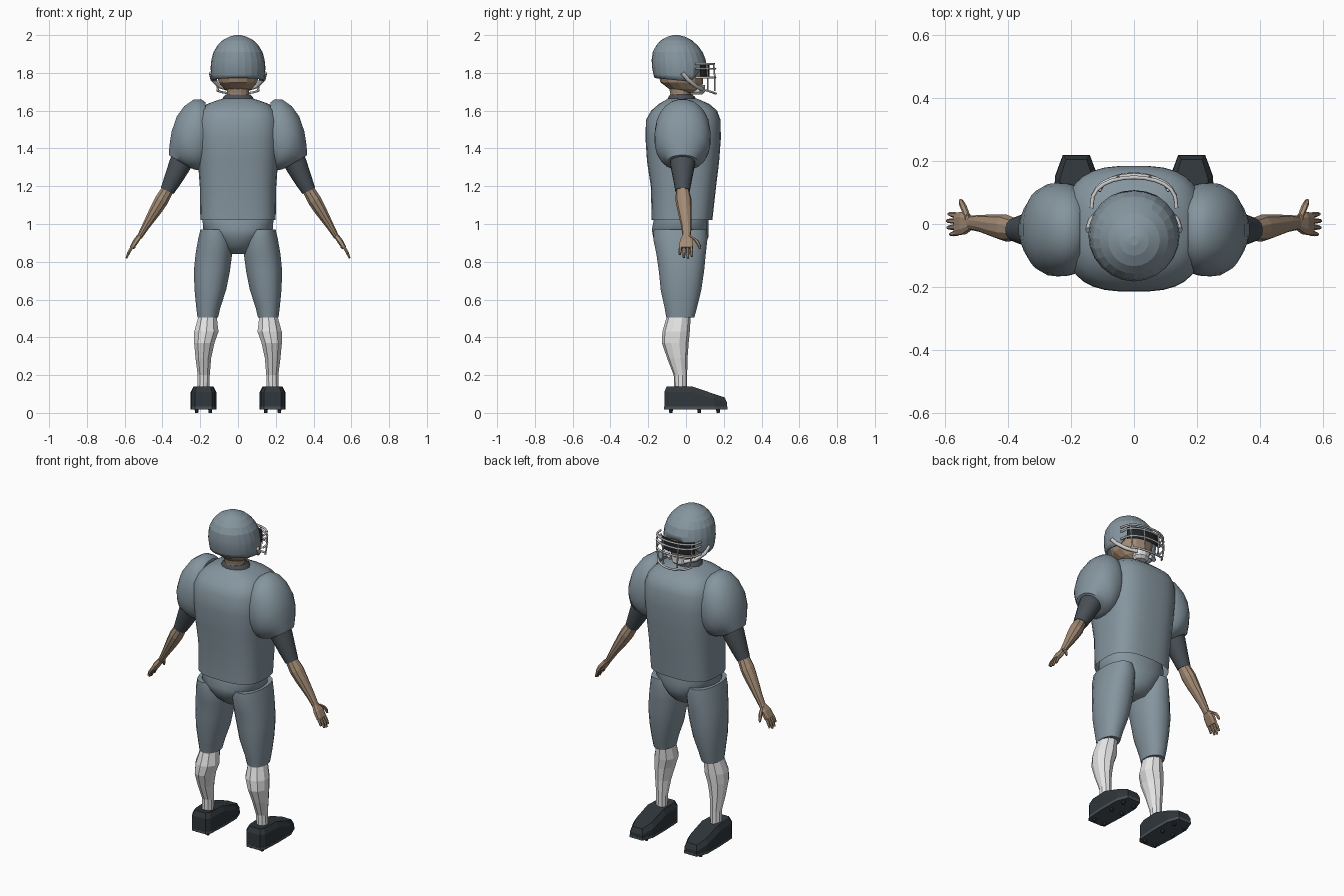
import bpy, bmesh, math
from mathutils import Vector

if "Cube" in bpy.data.objects:
    bpy.data.objects.remove(bpy.data.objects["Cube"])


def material(name, rgb):
    m = bpy.data.materials.new(name)
    m.diffuse_color = (*rgb, 1)
    m.use_nodes = True
    m.node_tree.nodes["Principled BSDF"].inputs["Base Color"].default_value = m.diffuse_color
    return m


CLOTH = material("slate_cloth", (0.235, 0.300, 0.345))
DARK = material("dark_sleeve", (0.066, 0.080, 0.092))
SKIN = material("skin", (0.37, 0.26, 0.175))
WHITE = material("white_sock", (0.78, 0.78, 0.78))
SHOE = material("black_shoe", (0.030, 0.038, 0.045))
BAR = material("black_bar", (0.016, 0.019, 0.023))


def finish(name, bm, mat, angle=0):
    bmesh.ops.recalc_face_normals(bm, faces=bm.faces)
    me = bpy.data.meshes.new(name)
    bm.to_mesh(me)
    bm.free()
    me.materials.append(mat)
    ob = bpy.data.objects.new(name, me)
    bpy.context.collection.objects.link(ob)
    if angle:
        bpy.context.view_layer.objects.active = ob
        ob.select_set(True)
        bpy.ops.object.shade_smooth_by_angle(angle=math.radians(angle))
        ob.select_set(False)
    return ob


def bridge(bm, rings, caps=(True, True)):
    loops = [[bm.verts.new(p) for p in r] for r in rings]
    n = len(loops[0])
    for a, b in zip(loops, loops[1:]):
        for i in range(n):
            j = (i + 1) % n
            bm.faces.new((a[i], a[j], b[j], b[i]))
    if caps[0]:
        bm.faces.new(loops[0])
    if caps[1]:
        bm.faces.new(loops[-1])


def loft(name, secs, mat, n=12, power=2, s=1, angle=0, caps=(True, True)):
    """Sections: x, y, z, half width, half depth, tilt in degrees about y."""
    bm = bmesh.new()
    rings = []
    for x, y, z, a, b, tilt in secs:
        t = math.radians(tilt)
        ring = []
        for i in range(n):
            q = 2 * math.pi * (i + .5) / n
            c, d = math.cos(q), math.sin(q)
            c = math.copysign(abs(c) ** (2 / power), c) * a
            d = math.copysign(abs(d) ** (2 / power), d) * b
            ring.append((s * (x + c * math.cos(t)), y + d, z + c * math.sin(t)))
        rings.append(ring)
    bridge(bm, rings, caps)
    return finish(name, bm, mat, angle)


def upright(rows, x=0):
    """Rows: z, half width, y min, y max."""
    return [(x, (a + b) / 2, z, w, (b - a) / 2, 0) for z, w, a, b in rows]


def bar(name, pts, r, mat):
    cu = bpy.data.curves.new(name, 'CURVE')
    cu.dimensions = '3D'
    cu.bevel_depth = r
    cu.bevel_resolution = 1
    cu.use_fill_caps = True
    sp = cu.splines.new('POLY')
    sp.points.add(len(pts) - 1)
    for p, c in zip(sp.points, pts):
        p.co = (*c, 1)
    ob = bpy.data.objects.new(name, cu)
    bpy.context.collection.objects.link(ob)
    bpy.context.view_layer.objects.active = ob
    ob.select_set(True)
    bpy.ops.object.convert(target='MESH')
    ob.select_set(False)


# Jersey body, open at the hem
loft("jersey", upright([
    (1.02, .20, -.182, .14), (1.2, .203, -.187, .16), (1.33, .213, -.207, .176),
    (1.45, .22, -.215, .185), (1.55, .22, -.213, .184), (1.6, .20, -.185, .165),
    (1.635, .165, -.145, .125), (1.655, .11, -.11, .08), (1.665, .075, -.095, .055)]),
    CLOTH, n=32, power=2.9, angle=50, caps=(False, True))
loft("collar", upright([(1.645, .09, -.10, .055), (1.672, .08, -.095, .05),
                        (1.685, .066, -.085, .035)]), DARK, n=16, angle=40)

# Hips between the thighs
loft("hips", upright([(.84, .065, -.09, .055), (.88, .10, -.14, .095),
                      (.93, .14, -.175, .12), (.97, .185, -.182, .12),
                      (1.03, .19, -.17, .12), (1.08, .185, -.16, .11)]),
     CLOTH, n=24, power=2.3, angle=50)

# Neck and head
loft("neck", upright([(1.64, .068, -.09, .03), (1.69, .06, -.085, .025),
                      (1.76, .065, -.10, .03)]), SKIN, n=12)
loft("head", upright([(1.695, .04, -.02, .07), (1.715, .075, -.09, .085),
                      (1.75, .105, -.135, .09), (1.82, .122, -.155, .093),
                      (1.90, .11, -.14, .08), (1.94, .06, -.10, .03)]), SKIN, n=14)

# Helmet shell with a slanted face opening
bm = bmesh.new()
rings = []
for z, w, a, b in [(1.75, .137, -.16, .10), (1.79, .143, -.172, .108),
                   (1.83, .145, -.18, .11), (1.87, .141, -.182, .104),
                   (1.91, .130, -.176, .088), (1.945, .109, -.158, .062),
                   (1.972, .082, -.134, .032), (1.991, .047, -.10, -.005),
                   (2.0, .015, -.068, -.038)]:
    rings.append([(w * math.cos(q), (a + b) / 2 + (b - a) / 2 * math.sin(q), z)
                  for q in (2 * math.pi * i / 24 for i in range(24))])
bridge(bm, rings, (False, True))
for co, no in [((0, .025, 1.755), (0, .095, -.085)), ((0, -.16, 1.772), (0, -.1, -1))]:
    bmesh.ops.bisect_plane(bm, geom=bm.verts[:] + bm.edges[:] + bm.faces[:],
                           plane_co=co, plane_no=no, clear_outer=True)
helmet = finish("helmet", bm, CLOTH, 12)
mod = helmet.modifiers.new("thickness", 'SOLIDIFY')
mod.thickness = .01


# Face guard: curved bars, uprights and a dark eye shield
def guard(t, z, w=.135, front=.16, back=.05):
    q = math.radians(t)
    return (w * math.sin(q), back + (front - back) * max(0, math.cos(q)) ** .7, z)


arc = range(-90, 91, 15)
bar("guard_top", [guard(t, 1.848, front=.148) for t in arc], .006, BAR)
bar("guard_brow", [guard(t, 1.822, front=.155) for t in arc], .006, BAR)
bar("guard_middle", [guard(t, 1.775, front=.155) for t in arc], .006, BAR)
bar("guard_low", [guard(t, 1.715 - .025 * math.cos(math.radians(t)), .115, .158, .07)
                  for t in range(-75, 76, 15)], .006, BAR)
for t in (-60, -22, 22, 60):
    x, y, z = guard(t, 1.85)
    bar("guard_upright", [(x, y - .008, 1.85), (x, y - .002, 1.775),
                          (x * .9, y - .003, 1.705)], .005, BAR)
bm = bmesh.new()
rows = [[bm.verts.new(guard(t, z, .115, .125, .04)) for t in range(-75, 76, 15)]
        for z in (1.775, 1.85)]
for i in range(len(rows[0]) - 1):
    bm.faces.new((rows[0][i], rows[0][i + 1], rows[1][i + 1], rows[1][i]))
finish("eye_shield", bm, BAR)

# Chin cup and straps
loft("chin_cup", upright([(1.685, .035, .025, .085), (1.70, .05, .015, .10),
                          (1.735, .055, .02, .10)]), WHITE, n=10)
for s in (-1, 1):
    bar("chin_strap", [(s * .143, -.02, 1.80), (s * .135, .01, 1.765),
                       (s * .10, .05, 1.73), (s * .045, .085, 1.715)], .012, WHITE)

for s in (-1, 1):
    # Padded sleeve
    secs = []
    for (tx, tz), (bx, bz), d in [
            ((.172, 1.645), (.165, 1.32), .125), ((.195, 1.662), (.175, 1.30), .14),
            ((.235, 1.66), (.185, 1.29), .147), ((.285, 1.625), (.195, 1.285), .149),
            ((.325, 1.57), (.205, 1.285), .146), ((.352, 1.49), (.218, 1.285), .132),
            ((.363, 1.42), (.232, 1.288), .105), ((.367, 1.365), (.246, 1.294), .08)]:
        secs.append(((tx + bx) / 2, -.018, (tz + bz) / 2,
                     math.hypot(tx - bx, tz - bz) / 2, d,
                     math.degrees(math.atan2(tz - bz, tx - bx))))
    loft("sleeve", secs, CLOTH, n=24, power=2.15, s=s, angle=50, caps=(True, True))
    # Arm
    loft("undersleeve", [(.27, -.018, 1.39, .066, .072, 30), (.31, -.018, 1.31, .06, .065, 30),
                         (.345, -.018, 1.235, .049, .05, 28), (.375, -.018, 1.175, .038, .039, 26)],
         DARK, n=16, s=s, angle=50)
    loft("forearm", [(.373, -.018, 1.18, .034, .035, 28), (.405, -.013, 1.125, .038, .043, 30),
                     (.435, -.008, 1.075, .034, .038, 31), (.49, .002, .985, .021, .027, 32),
                     (.522, .004, .93, .015, .022, 32)], SKIN, n=10, s=s)
    # Hand
    loft("palm", [(.518, .004, .94, .013, .022, 30), (.54, .003, .91, .016, .037, 30),
                  (.563, .0, .872, .012, .038, 28)], SKIN, n=8, power=3, s=s)
    for k, tip in enumerate((.828, .818, .822, .838)):
        y = .028 - .019 * k
        f = (.885 - tip) * .5
        loft("finger", [(.56, y, .88, .009, .0088, 28),
                        (.56 + f * .55, y * 1.05, (.88 + tip) / 2, .009, .0085, 26),
                        (.558 + f, y * 1.12, tip, .006, .006, 24)], SKIN, n=6, s=s)
    loft("thumb", [(.528, .02, .935, .011, .014, 30), (.54, .052, .915, .011, .012, 20),
                   (.548, .068, .89, .009, .010, 15), (.55, .074, .87, .006, .006, 15)],
         SKIN, n=6, s=s)

    # Trouser leg
    leg = []
    for z, i, o, a, b in [(.505, .105, .215, -.105, .045), (.56, .092, .222, -.115, .06),
                          (.65, .062, .231, -.135, .082), (.75, .042, .235, -.145, .097),
                          (.84, .03, .226, -.158, .106), (.92, .03, .212, -.175, .115),
                          (.97, .05, .20, -.172, .113)]:
        leg.append(((i + o) / 2, (a + b) / 2, z, (o - i) / 2, (b - a) / 2, 0))
    loft("trouser_leg", leg, CLOTH, n=20, power=2.2, s=s, angle=50)
    # Sock
    sock = []
    for z, i, o, a, b in [(.12, .15, .217, -.062, .006), (.20, .148, .215, -.065, .006),
                          (.29, .14, .227, -.10, .008), (.37, .122, .235, -.128, .014),
                          (.43, .10, .235, -.125, .02), (.51, .11, .212, -.102, .025)]:
        sock.append(((i + o) / 2, (a + b) / 2, z, (o - i) / 2, (b - a) / 2, 0))
    loft("sock", sock, WHITE, n=10, s=s)

    # Shoe with sloping toe, sole and studs
    outline = [(-.045, -.115), (.045, -.115), (.062, -.09), (.068, .03), (.067, .15),
               (.042, .218), (-.042, .218), (-.067, .15), (-.068, .03), (-.062, -.09)]

    def level(k, zf):
        return [(s * (.183 + x * k), .05 + (y - .05) * (1 - (1 - k) * .35), zf(y))
                for x, y in outline]

    def top(y):
        return .14 - max(0, y - .03) * .31

    bm = bmesh.new()
    bridge(bm, [level(1, lambda y: .034), level(1, lambda y: top(y) - .03),
                level(.78, top)])
    finish("shoe", bm, SHOE)
    bm = bmesh.new()
    bridge(bm, [level(1.02, lambda y: .018), level(1.02, lambda y: .034)])
    finish("sole", bm, DARK)
    for y in (-.08, .07, .17):
        for dx in (-.036, .036):
            loft("stud", [(.183 + dx, y, 0, .009, .009, 0), (.183 + dx, y, .02, .012, .012, 0)],
                 SHOE, n=8, s=s)
